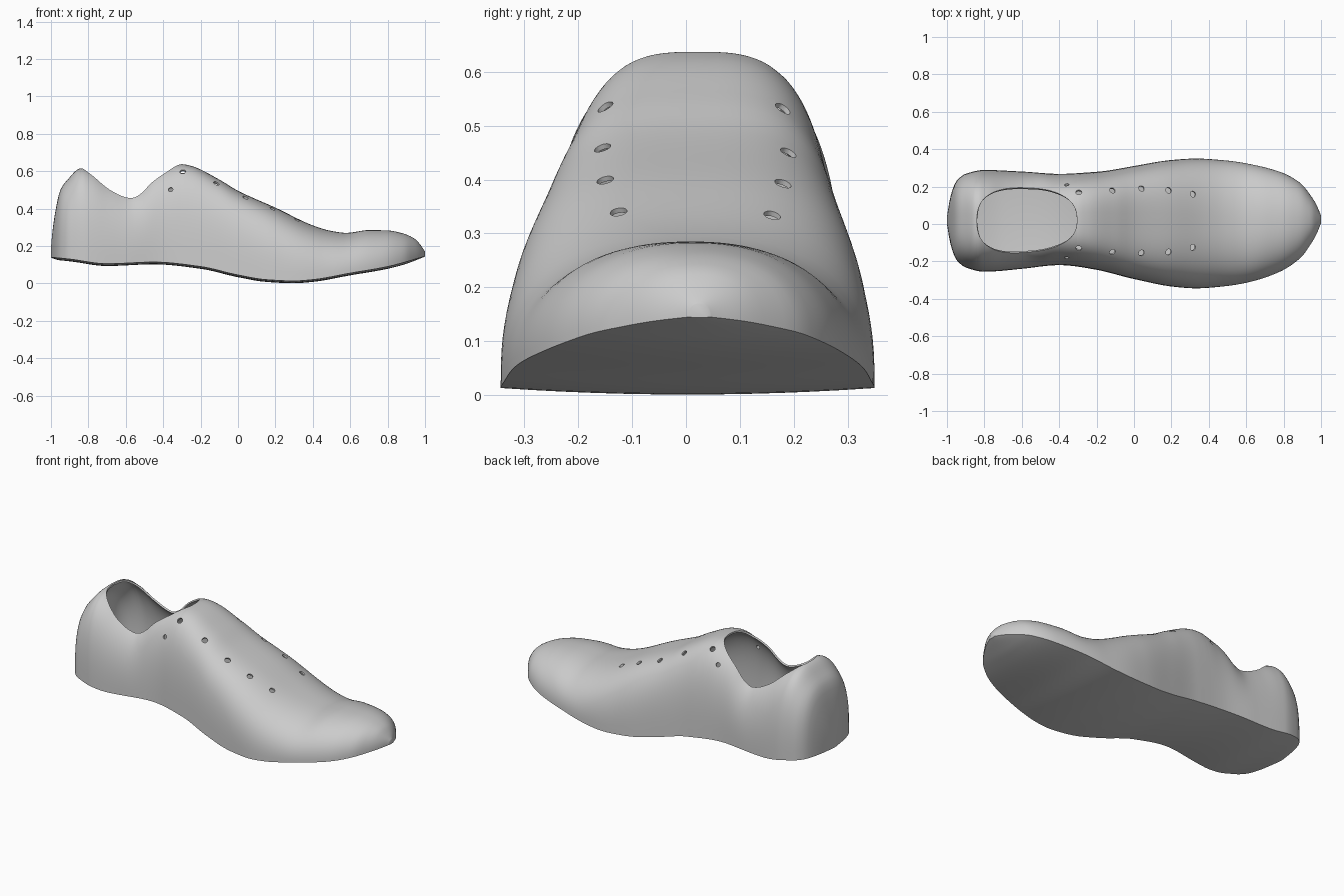
import bpy, bmesh, math
from mathutils import Vector

if "Cube" in bpy.data.objects:
    bpy.data.objects.remove(bpy.data.objects["Cube"])

# Shape curves along the length of the shoe: (x, value)
HALF_WIDTH = [(-1, .02), (-.985, .11), (-.97, .165), (-.95, .21), (-.9, .25), (-.8, .272),
              (-.6, .26), (-.4, .244), (-.2, .262), (0, .302), (.2, .338), (.33, .347),
              (.5, .335), (.62, .315), (.78, .267), (.89, .2), (.945, .13), (.975, .08), (1, .02)]
MIDDLE = [(-1, .02), (-.8, .017), (-.4, .024), (0, .008), (.33, .003), (.6, .005), (1, .025)]
SOLE_EDGE = [(-1, .14), (-.9, .13), (-.7, .105), (-.45, .114), (-.2, .09), (0, .045),
             (.15, .02), (.3, .013), (.4, .02), (.6, .055), (.8, .09), (1, .145)]
TOP = [(-1, .19), (-.995, .25), (-.98, .365), (-.95, .5), (-.915, .55), (-.84, .615),
       (-.79, .585), (-.685, .5), (-.6, .46), (-.57, .455), (-.525, .475), (-.46, .54),
       (-.39, .59), (-.3, .637), (-.25, .628), (-.1, .555), (0, .495), (.2, .405), (.4, .31),
       (.5, .28), (.58, .27), (.7, .285), (.8, .283), (.88, .268), (.95, .235), (.98, .2), (1, .17)]
SQUARENESS = [(-1, 3), (-.6, 2.7), (-.3, 3.1), (0, 3.3), (.3, 2.8), (.6, 2.3), (1, 2.2)]
COLLAR_BACK, COLLAR_FRONT = -.84, -.305


def curve(points, x):
    """Smooth monotone interpolation through the points."""
    slopes = [(b[1] - a[1]) / (b[0] - a[0]) for a, b in zip(points, points[1:])]
    tangents = [slopes[0]]
    for s, t in zip(slopes, slopes[1:]):
        tangents.append(2 * s * t / (s + t) if s * t > 0 else 0)
    tangents.append(slopes[-1])
    i = 0
    while i < len(slopes) - 1 and x > points[i + 1][0]:
        i += 1
    (xa, a), (xb, b) = points[i], points[i + 1]
    h = xb - xa
    t = (x - xa) / h
    blend = t * t * (3 - 2 * t)
    return (a + (b - a) * blend + h * tangents[i] * t * (1 - t) ** 2
            - h * tangents[i + 1] * t * t * (1 - t))


def section(x):
    """Arch at x: middle, half width, sole height, arch height, power, collar half width."""
    mid, width, low, top, power = (curve(c, x) for c in
                                   (MIDDLE, HALF_WIDTH, SOLE_EDGE, TOP, SQUARENESS))
    centre = (COLLAR_BACK + COLLAR_FRONT) / 2
    t = abs(x - centre) / (COLLAR_FRONT - centre)
    gap = 0
    if t < .9999:
        gap = (.172 - .06 * (x - centre)) * (1 - t ** 2.5) ** .4
        top = low + (top - low) / (1 - (gap / width) ** power) ** (1 / power)
    return mid, width, low, top, power, gap


def surface(x, y):
    mid, width, low, top, power, gap = section(x)
    return low + (top - low) * (1 - (abs(y - mid) / width) ** power) ** (1 / power)


def ring(x, side_steps=28, sole_steps=12):
    """Points from the right rim, down, across the sole and up to the left rim."""
    mid, width, low, top, power, gap = section(x)
    limit = math.acos(min(1, (gap / width) ** (power / 2)))
    sides = {}
    for sign in (-1, 1):
        sides[sign] = []
        for i in range(side_steps + 1):
            a = limit * i / side_steps
            c, s = max(0, math.cos(a)), math.sin(a)
            if gap == 0 and i == side_steps:
                c = 0
            sides[sign].append((x, mid + sign * width * c ** (2 / power),
                                low + (top - low) * s ** (2 / power)))
    sole = []
    for i in range(1, sole_steps):
        t = 2 * i / sole_steps - 1
        sole.append((x, mid + width * t, low - .012 * (1 - t * t) * min(1, width / .2)))
    return sides[-1][::-1] + sole + sides[1]


def spaced(a, b, n):
    return [a + (b - a) * (1 - math.cos(math.pi * i / n)) / 2 for i in range(n)]


def finish(name, bm):
    mesh = bpy.data.meshes.new(name)
    bm.to_mesh(mesh)
    bm.free()
    obj = bpy.data.objects.new(name, mesh)
    bpy.context.collection.objects.link(obj)
    return obj


# Shoe body lofted from heel to toe, open at the collar
stations = (spaced(-1, COLLAR_BACK, 18) + spaced(COLLAR_BACK, COLLAR_FRONT, 36)
            + spaced(COLLAR_FRONT, 1, 64) + [1])
bm = bmesh.new()
rings = [[bm.verts.new(p) for p in ring(x)] for x in stations]
for a, b in zip(rings, rings[1:]):
    for i in range(len(a) - 1):
        bm.faces.new((a[i], a[i + 1], b[i + 1], b[i]))
for end in (rings[0], rings[-1]):
    bm.faces.new(end[:-1])
bmesh.ops.remove_doubles(bm, verts=bm.verts, dist=.0002)
bmesh.ops.recalc_face_normals(bm, faces=bm.faces)
lowest = min(bm.faces, key=lambda f: f.calc_center_median().z)
if lowest.normal.z > 0:
    bmesh.ops.reverse_faces(bm, faces=bm.faces)
shoe = finish("shoe_body", bm)

# Lace hole cutters, standing square to the surface
bm = bmesh.new()
LACE_HOLES = [(-.36, .21, -.18), (-.295, .17, -.13), (-.115, .18, -.15),
              (.04, .19, -.155), (.185, .18, -.15), (.315, .16, -.125)]
for x, *pair in LACE_HOLES:
    for y in pair:
        d = .004
        normal = Vector(((surface(x - d, y) - surface(x + d, y)) / (2 * d),
                         (surface(x, y - d) - surface(x, y + d)) / (2 * d), 1))
        matrix = normal.to_track_quat("Z", "Y").to_matrix().to_4x4()
        matrix.translation = (x, y, surface(x, y))
        radius = .012 if x < -.35 else .016
        bmesh.ops.create_cone(bm, cap_ends=True, segments=20, radius1=radius,
                              radius2=radius, depth=.07, matrix=matrix)
cutter = finish("lace_hole_cutter", bm)
cutter.hide_render = True

# Thin wall, then the holes
wall = shoe.modifiers.new("wall", "SOLIDIFY")
wall.thickness = .01
wall.offset = -1
holes = shoe.modifiers.new("lace_holes", "BOOLEAN")
holes.operation = "DIFFERENCE"
holes.solver = "EXACT"
holes.object = cutter
bpy.context.view_layer.objects.active = shoe
shoe.select_set(True)
for name in ("wall", "lace_holes"):
    bpy.ops.object.modifier_apply(modifier=name)
bpy.data.objects.remove(cutter)

# Plain grey finish
grey = bpy.data.materials.new("plain_grey")
grey.use_nodes = True
grey.diffuse_color = (.6, .6, .6, 1)
grey.node_tree.nodes["Principled BSDF"].inputs["Base Color"].default_value = (.6, .6, .6, 1)
shoe.data.materials.clear()
shoe.data.materials.append(grey)
bpy.ops.object.shade_smooth_by_angle(angle=math.radians(40))
